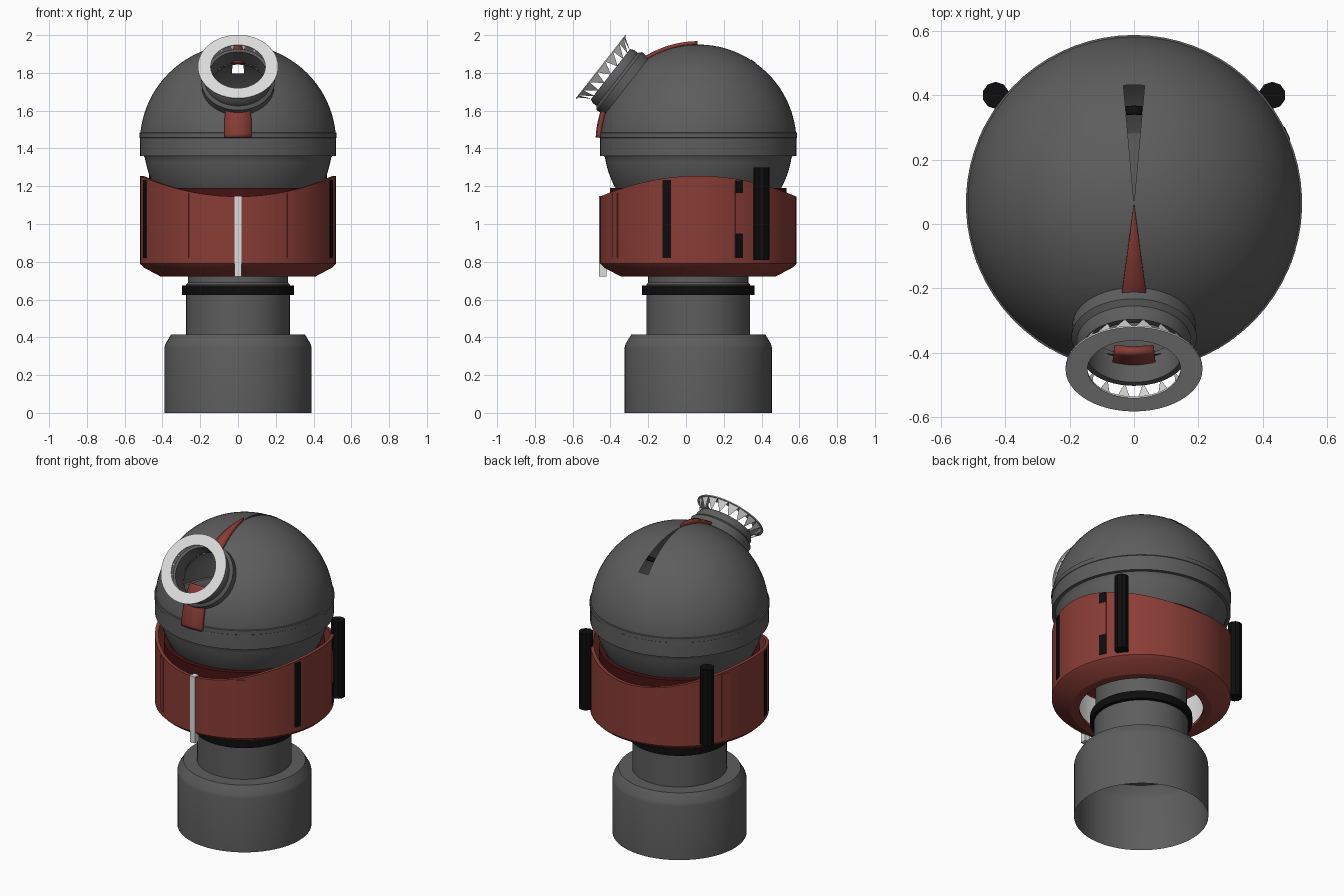
import bpy, bmesh, math
from math import sin, cos, pi, radians

cube = bpy.data.objects.get("Cube")
if cube:
    bpy.data.objects.remove(cube, do_unlink=True)

AXIS_Y = 0.065      # centre line of the body
HEAD_Z = 1.43       # centre of the spherical head
HEAD_R = 0.52
SEGS = 70


def material(name, r, g, b):
    m = bpy.data.materials.new(name)
    m.use_nodes = True
    m.diffuse_color = (r, g, b, 1)
    m.node_tree.nodes["Principled BSDF"].inputs["Base Color"].default_value = (r, g, b, 1)
    return m


GREY = material("dark grey", 0.11, 0.11, 0.11)
RED = material("brick red", 0.25, 0.046, 0.036)
DEEP = material("deep red", 0.06, 0.006, 0.006)
BLACK = material("black", 0.004, 0.004, 0.004)
LIGHT = material("light grey", 0.72, 0.72, 0.72)


def finish(bm, name, mat, loc=(0, AXIS_Y, 0), rot=(0, 0, 0), smooth=True):
    bmesh.ops.remove_doubles(bm, verts=bm.verts, dist=1e-5)
    bmesh.ops.recalc_face_normals(bm, faces=bm.faces)
    me = bpy.data.meshes.new(name)
    bm.to_mesh(me)
    bm.free()
    me.materials.append(mat)
    if smooth:
        me.shade_smooth()
        me.set_sharp_from_angle(angle=radians(28))
    ob = bpy.data.objects.new(name, me)
    ob.location, ob.rotation_euler = loc, rot
    bpy.context.collection.objects.link(ob)
    return ob


def lathe(profile, closed=False, segs=SEGS, height=None):
    """Spin (radius, z) points round z; z of None uses height(angle)."""
    bm = bmesh.new()
    rows = []
    for i in range(segs):
        a = pi / 2 + i * 2 * pi / segs
        rows.append([bm.verts.new((r * cos(a), r * sin(a), height(a) if z is None else z))
                     for r, z in profile])
    n = len(profile)
    for i in range(segs):
        p, q = rows[i], rows[(i + 1) % segs]
        for j in range(n if closed else n - 1):
            k = (j + 1) % n
            bm.faces.new((p[j], q[j], q[k], p[k]))
    return bm


def arc(r, start, end, step):
    return [(max(r * cos(radians(e)), 0), HEAD_Z + r * sin(radians(e)))
            for e in range(start, end, step)]


def strip(name, mat, az, half, e0, e1, r, thick):
    """Tapering strip on the head, between two elevations."""
    bm = bmesh.new()
    steps = 14
    rows = []
    for i in range(steps + 1):
        e = radians(e0 + (e1 - e0) * i / steps)
        rows.append([bm.verts.new((r * cos(e) * cos(az + s * half),
                                   r * cos(e) * sin(az + s * half), r * sin(e)))
                     for s in (-1, 0, 1)])
    for p, q in zip(rows, rows[1:]):
        for j in range(2):
            bm.faces.new((p[j], p[j + 1], q[j + 1], q[j]))
    ob = finish(bm, name, mat, (0, AXIS_Y, HEAD_Z))
    mod = ob.modifiers.new("thickness", "SOLIDIFY")
    mod.thickness = thick
    mod.offset = 0
    return ob


def box(name, mat, az, radius, width, depth, z0, z1):
    """Upright box facing outward at an angle round the body."""
    bm = bmesh.new()
    bmesh.ops.create_cube(bm, size=1)
    bmesh.ops.scale(bm, vec=(depth, width, z1 - z0), verts=bm.verts)
    loc = (radius * cos(az), AXIS_Y + radius * sin(az), (z0 + z1) / 2)
    return finish(bm, name, mat, loc, (0, 0, az), smooth=False)


def rim(a):
    return 1.2 + 0.055 * cos(2 * a)


# Base, open underneath, and neck
finish(lathe([(0.39, 0), (0.39, 0.345), (0.385, 0.365), (0.355, 0.415), (0.275, 0.415)]),
       "base", GREY)
finish(lathe([(0.275, 0.41), (0.275, 0.68), (0.265, 0.69), (0.265, 0.98), (0, 0.98)]),
       "neck", GREY)
finish(lathe([(0.27, 0.625), (0.297, 0.625), (0.297, 0.675), (0.27, 0.675)], closed=True),
       "neck_ring", BLACK)

# Collar with wavy rim, and its linings
finish(lathe([(0.36, 0.722), (0.41, 0.722), (0.5, 0.77), (0.52, 0.79), (0.52, None),
              (0.5, None), (0.5, 0.8), (0.36, 0.74)], closed=True, height=rim),
       "collar", RED)
finish(lathe([(0.44, 1.19), (0.468, 1.19), (0.468, 0.98)]), "collar_inner_ring", DEEP)
finish(lathe([(0.42, 0.77), (0.42, 0.98)]), "collar_liner", LIGHT)
box("collar_front_bar", LIGHT, -pi / 2, 0.505, 0.036, 0.04, 0.722, 1.148)

# Plates and rods round the collar, on both sides
for side, word in ((1, "left"), (-1, "right")):
    for x, y, mat, label in ((0.28, -0.44, RED, "front"), (0.49, -0.165, BLACK, "side"),
                             (0.47, 0.215, RED, "rear")):
        a = math.atan2(y, side * x)
        box(f"{word}_{label}_plate", mat, a, 0.519, 0.045, 0.008, 0.82, rim(a) - 0.012)
    rod = bmesh.new()
    bmesh.ops.create_cone(rod, cap_ends=True, segments=10, radius1=0.042, radius2=0.042,
                          depth=0.49)
    finish(rod, f"{word}_rod", BLACK, (side * 0.43, 0.4, 1.055), smooth=False)
rear = math.atan2(0.215, 0.47)
for z0, z1 in ((0.82, 0.95), (1.165, 1.23)):
    box("left_rear_clip", BLACK, rear, 0.521, 0.043, 0.008, z0, z1)

# Hollow head: eyepiece opening in front, narrow slot behind
TILT = radians(52)
shell = lathe(arc(HEAD_R, 90, -1, -3) + [(HEAD_R, 1.36), (0.5, 1.36)]
              + arc(0.5, -9, -91, -3))
cut = []
for f in shell.faces:
    c = f.calc_center_median()
    d = c.copy()
    d.z -= HEAD_Z
    d.normalize()
    in_slot = d.z > sin(radians(45)) and d.y > 0 and abs(math.atan2(d.x, d.y)) < 0.085
    in_port = -d.y * sin(TILT) + d.z * cos(TILT) > cos(0.29)
    if in_slot or in_port:
        cut.append(f)
bmesh.ops.delete(shell, geom=cut, context="FACES")
finish(shell, "head_shell", GREY)
finish(lathe([(HEAD_R, 1.455), (0.523, 1.457), (0.523, 1.483), (0.517, 1.485)]),
       "head_band", GREY)

# Strips along the head
strip("lower_front_strip", RED, -pi / 2, 0.135, 3, 31, 0.532, 0.024)
strip("upper_front_strip", RED, -pi / 2, 0.135, 54, 89.5, 0.528, 0.02)
strip("slot_stop", BLACK, pi / 2, 0.088, 54.5, 57.5, 0.517, 0.01)

# Eyepiece
HEAD = (0, AXIS_Y, HEAD_Z)
FACING = (TILT, 0, 0)
finish(lathe([(0.19, 0.46), (0.195, 0.53), (0.178, 0.545), (0.178, 0.57), (0.168, 0.59),
              (0.15, 0.59), (0.15, 0.48)], segs=48), "eyepiece_tube", GREY, HEAD, FACING)
finish(lathe([(0.145, 0.65), (0.213, 0.65), (0.213, 0.656), (0.145, 0.656)], closed=True,
             segs=48), "eyepiece_ring", LIGHT, HEAD, FACING)

# Triangular struts joining the tube to the ring
struts = bmesh.new()
COUNT = 18
for i in range(COUNT):
    a, h = 2 * pi * i / COUNT, pi / COUNT
    struts.faces.new([struts.verts.new((r * cos(t), r * sin(t), z)) for r, t, z in
                      ((0.164, a, 0.585), (0.205, a - h, 0.652), (0.205, a + h, 0.652))])
finish(struts, "eyepiece_struts", LIGHT, HEAD, FACING, smooth=False)
